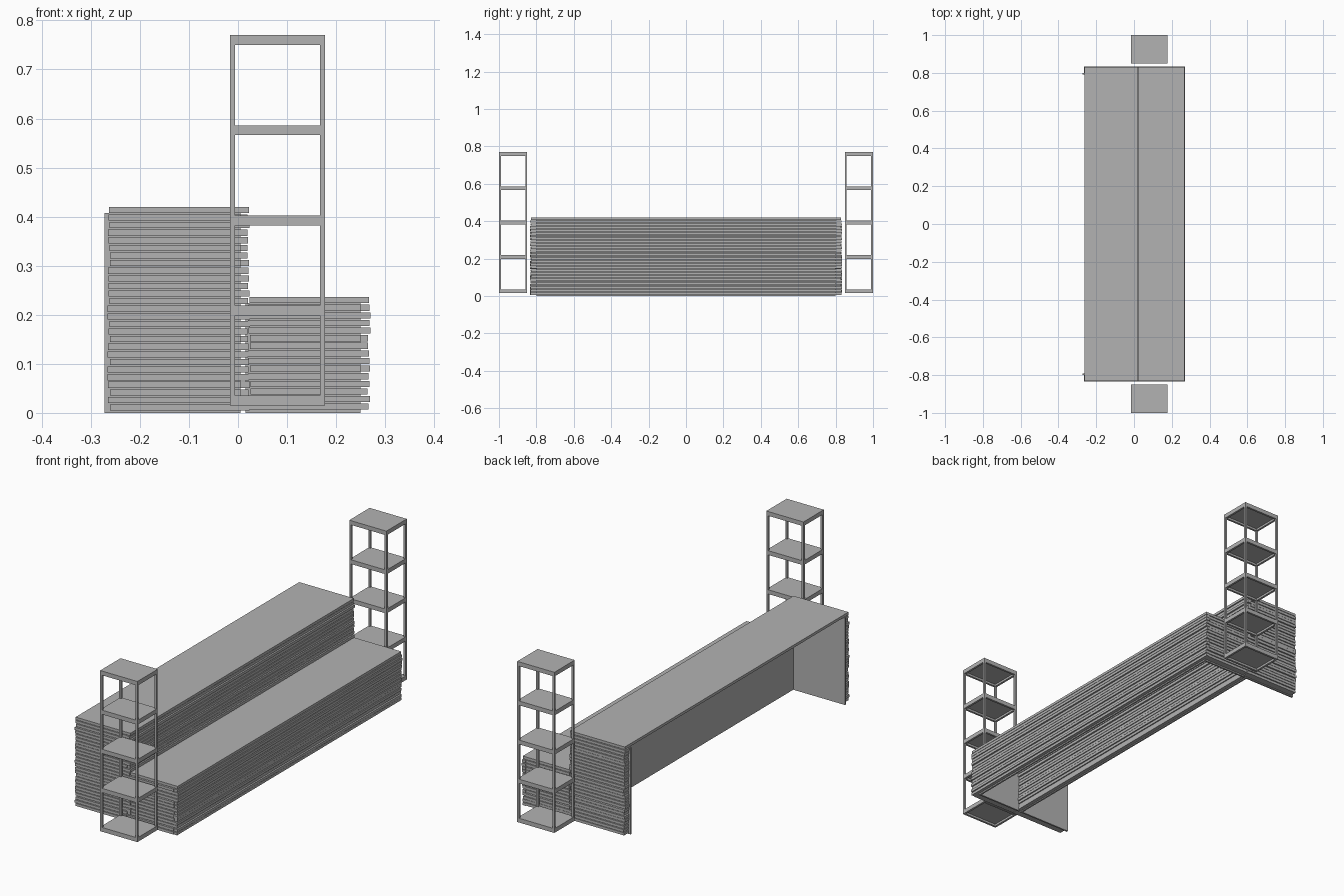
import bpy, bmesh, random
from mathutils import Matrix, Vector

random.seed(4)
cube = bpy.data.objects.get("Cube")
if cube:
    bpy.data.objects.remove(cube)

grey = bpy.data.materials.new("plain grey")
grey.use_nodes = True
grey.diffuse_color = (0.45, 0.45, 0.45, 1)
grey.node_tree.nodes["Principled BSDF"].inputs["Base Color"].default_value = (0.45, 0.45, 0.45, 1)


def boxes(name, parts):
    """One object made of boxes, each given as x, y and z ranges."""
    bm = bmesh.new()
    for ranges in parts:
        lo = Vector([r[0] for r in ranges])
        hi = Vector([r[1] for r in ranges])
        place = Matrix.Translation((lo + hi) / 2) @ Matrix.Diagonal((*(hi - lo), 1))
        bmesh.ops.create_cube(bm, size=1, matrix=place)
    mesh = bpy.data.meshes.new(name)
    bm.to_mesh(mesh)
    bm.free()
    mesh.materials.append(grey)
    obj = bpy.data.objects.new(name, mesh)
    bpy.context.collection.objects.link(obj)
    return obj


def span(side, inner, outer):
    return tuple(sorted((side * inner, side * outer)))


def jitter():
    return random.uniform(-0.003, 0.003)


PITCH, SLAT = 0.0155, 0.0125
INNER, OUTER = 0.80, 0.832


def step(name, back, front, height, slat_count, lining_back):
    """Open-backed step: top board, lined riser and two lined ends, all clad in slats."""
    face = front - 0.017
    under = height - SLAT
    boxes(name + "_top", [((back, front), (-0.83, 0.83), (under, height))])
    boxes(name + "_riser_lining", [((face - 0.008, face), (-INNER, INNER), (0, under))])
    boxes(name + "_end_linings",
          [((lining_back, face), span(s, INNER - 0.008, INNER), (0, under)) for s in (-1, 1)])
    riser, ends = [], []
    for i in range(1, slat_count):
        top = height - i * PITCH
        z = (top - SLAT, top)
        shift = jitter()
        riser.append(((face, front + jitter()), (-OUTER + shift, OUTER + shift), z))
        for s in (-1, 1):
            ends.append(((back + jitter(), face), span(s, INNER, OUTER + jitter()), z))
    boxes(name + "_riser_slats", riser)
    boxes(name + "_end_slats", ends)


step("upper_step", -0.263, 0.022, 0.42, 27, -0.272)
step("lower_step", 0.023, 0.267, 0.236, 15, 0.015)

# Shelf towers at both ends
LEFT, RIGHT, NEAR, FAR = -0.016, 0.177, 0.849, 1.0
BAR = 0.01
BASE, RISE, DEPTH = 0.015, 0.1837, 0.02
for side, label in ((-1, "front"), (1, "rear")):
    posts = [(x, span(side, a, a + BAR), (BASE, BASE + 4 * RISE + DEPTH))
             for x in ((LEFT, LEFT + BAR), (RIGHT - BAR, RIGHT))
             for a in (NEAR, FAR - BAR)]
    rims, boards = [], []
    for i in range(5):
        z0 = BASE + i * RISE
        z = (z0, z0 + DEPTH)
        for a in (NEAR, FAR - BAR):
            rims.append(((LEFT, RIGHT), span(side, a, a + BAR), z))
        for x in (LEFT, RIGHT - BAR):
            rims.append(((x, x + BAR), span(side, NEAR + BAR, FAR - BAR), z))
        boards.append(((LEFT + BAR, RIGHT - BAR), span(side, NEAR + BAR, FAR - BAR),
                       (z0 + DEPTH / 2, z0 + DEPTH)))
    boxes(label + "_tower_posts", posts)
    boxes(label + "_tower_shelf_rims", rims)
    boxes(label + "_tower_shelf_boards", boards)
